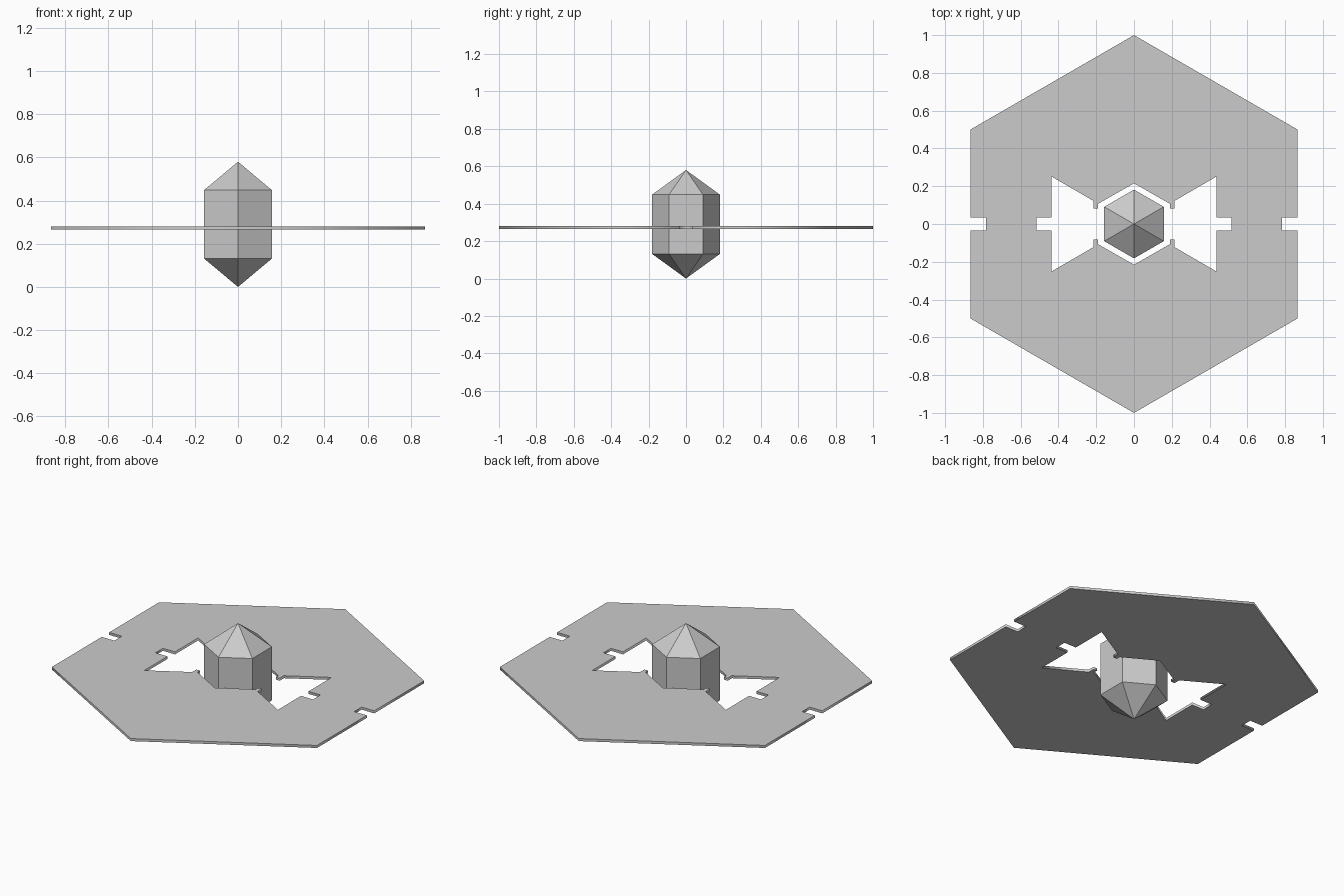
import bpy, bmesh
from math import sin, cos, pi

if "Cube" in bpy.data.objects:
    bpy.data.objects.remove(bpy.data.objects["Cube"])

CENTER_Z = 0.29      # crystal mid height
PLATE_Z = 0.273      # plate mid height
PLATE_T = 0.015
SLOT = 0.035         # half width of the side slots


def full_loop(quarter):
    """Mirror a first-quadrant profile (from +y axis round to +x side) into a closed loop."""
    right = quarter + [(x, -y) for x, y in reversed(quarter) if y > 0]
    left = [(-x, y) for x, y in reversed(right) if x > 0]
    return right + left


# Hexagonal plate with edge slots and a bow-tie shaped opening
outer = [(0, 1), (0.866, 0.5), (0.866, SLOT), (0.783, SLOT)]
inner = [(0, 0.2155), (0.19, 0.107), (0.19, 0.083), (0.214, 0.083),
         (0.214, 0.122), (0.436, 0.251), (0.436, SLOT), (0.515, SLOT)]
curve = bpy.data.curves.new("hex_plate", 'CURVE')
curve.dimensions = '2D'
curve.fill_mode = 'BOTH'
curve.extrude = PLATE_T / 2
for quarter in (outer, inner):
    pts = full_loop(quarter)
    spline = curve.splines.new('POLY')
    spline.points.add(len(pts) - 1)
    for p, (x, y) in zip(spline.points, pts):
        p.co = (x, y, 0, 1)
    spline.use_cyclic_u = True
plate = bpy.data.objects.new("hex_plate", curve)
plate.location.z = PLATE_Z
bpy.context.collection.objects.link(plate)
bpy.context.view_layer.objects.active = plate
plate.select_set(True)
bpy.ops.object.convert(target='MESH')

# Faceted crystal: hexagonal prism with a pyramid at each end
R, HALF_PRISM, HALF_TOTAL = 0.182, 0.158, 0.29
bm = bmesh.new()
ring = lambda z: [bm.verts.new((R * sin(i * pi / 3), R * cos(i * pi / 3), z)) for i in range(6)]
low, high = ring(-HALF_PRISM), ring(HALF_PRISM)
bottom = bm.verts.new((0, 0, -HALF_TOTAL))
top = bm.verts.new((0, 0, HALF_TOTAL))
for i in range(6):
    j = (i + 1) % 6
    bm.faces.new((low[i], low[j], high[j], high[i]))
    bm.faces.new((high[i], high[j], top))
    bm.faces.new((low[j], low[i], bottom))
bmesh.ops.recalc_face_normals(bm, faces=bm.faces)
mesh = bpy.data.meshes.new("crystal")
bm.to_mesh(mesh)
bm.free()
crystal = bpy.data.objects.new("crystal", mesh)
crystal.location.z = CENTER_Z
bpy.context.collection.objects.link(crystal)
